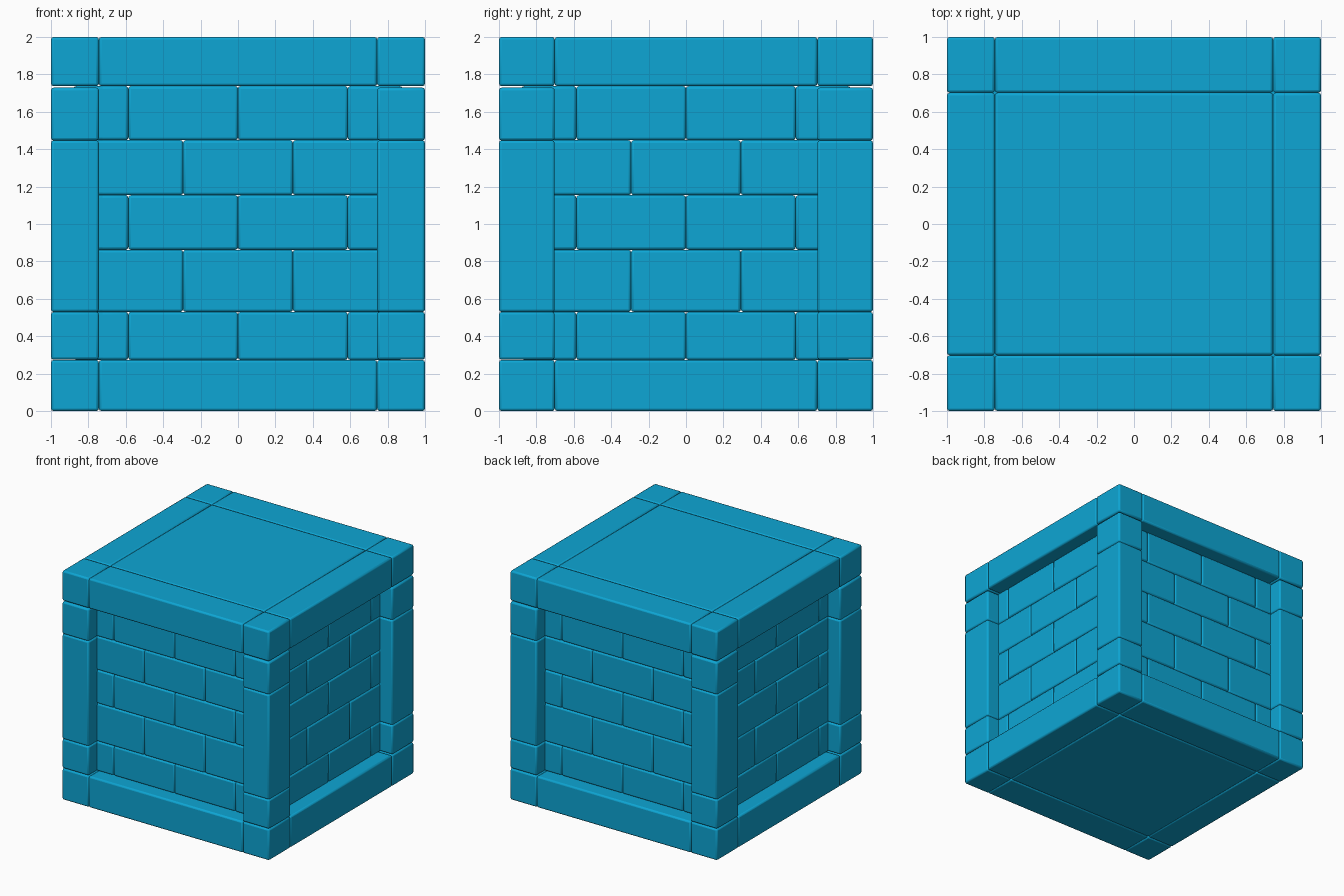
import bpy
from math import pi
from mathutils import Matrix, Vector

if "Cube" in bpy.data.objects:
    bpy.data.objects.remove(bpy.data.objects["Cube"])

blue = bpy.data.materials.new("blue_stone")
blue.diffuse_color = (0.004, 0.38, 0.66, 1)
blue.use_nodes = True
blue.node_tree.nodes["Principled BSDF"].inputs["Base Color"].default_value = blue.diffuse_color

X, Y = 0.744, 0.702            # inner edges of the frame
WALL, DEPTH = 0.88, 0.17       # brick face position and thickness
LEVELS = [0.273, 0.53, 0.862, 1.154, 1.448, 1.737]


def block(name, lo, hi, turn=0, bevel=0.014):
    """Soft-edged box between two corners, turned about the z axis."""
    lo, hi = Vector(lo), Vector(hi)
    bpy.ops.mesh.primitive_cube_add(size=1)
    ob = bpy.context.object
    ob.name = name
    ob.data.transform(Matrix.Rotation(turn, 4, 'Z')
                      @ Matrix.Translation((lo + hi) / 2)
                      @ Matrix.Diagonal((*(hi - lo), 1)))
    ob.data.materials.append(blue)
    mod = ob.modifiers.new("soft_edges", 'BEVEL')
    mod.width = bevel
    mod.segments = 2
    bpy.ops.object.shade_smooth_by_angle(angle=0.6)
    return ob


# Top and bottom layers: corner blocks, edge beams and a centre slab
xs, ys = [-1, -X, X, 1], [-1, -Y, Y, 1]
for layer, z0, z1 in (("base", 0, 0.273), ("top", 1.737, 2)):
    for i in range(3):
        for j in range(3):
            kind = ("slab", "beam", "corner")[(i != 1) + (j != 1)]
            block(f"{layer}_{kind}", (xs[i], ys[j], z0), (xs[i + 1], ys[j + 1], z1))

# Corner posts in three stacked stones
for i in (0, 2):
    for j in (0, 2):
        for part, z0, z1 in (("foot", 0.275, 0.53), ("shaft", 0.53, 1.447),
                             ("head", 1.447, 1.729)):
            block(f"post_{part}", (xs[i], ys[j], z0), (xs[i + 1], ys[j + 1], z1))

# Four recessed walls in running bond
half = WALL / 3
for side in range(4):
    for row in range(5):
        if row % 2 == 0:
            cuts = [-WALL, -2 * half, 0, 2 * half, WALL]
        else:
            cuts = [-WALL, -half, half, WALL]
        for a, b in zip(cuts, cuts[1:]):
            block("wall_brick", (a, -WALL, LEVELS[row]),
                  (b, -WALL + DEPTH, LEVELS[row + 1]), side * pi / 2)
